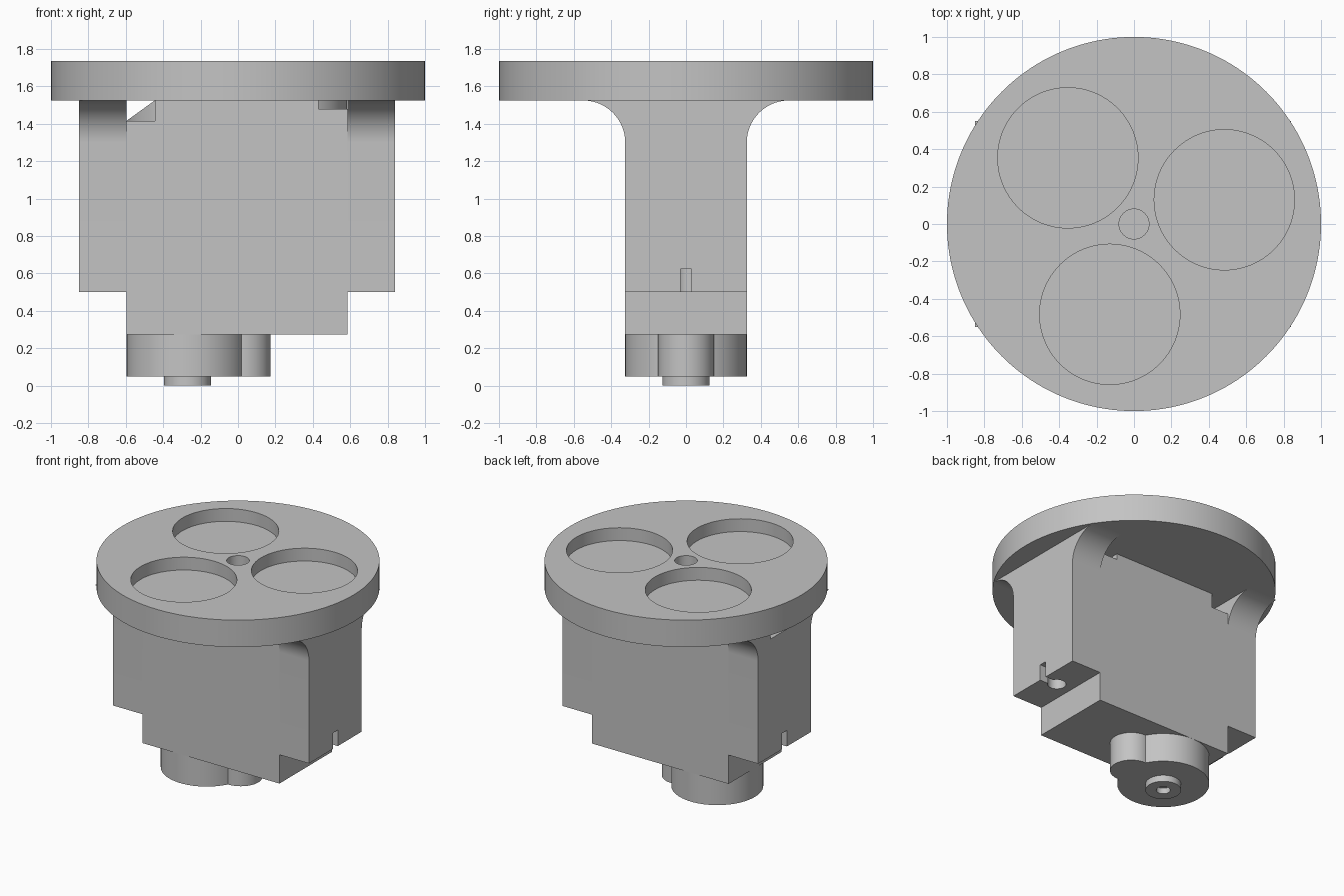
import bpy, bmesh, math
from mathutils import Vector

if "Cube" in bpy.data.objects:
    bpy.data.objects.remove(bpy.data.objects["Cube"], do_unlink=True)

grey = bpy.data.materials.new("plain grey")
grey.use_nodes = True
grey.diffuse_color = (0.55, 0.55, 0.55, 1)
grey.node_tree.nodes["Principled BSDF"].inputs["Base Color"].default_value = (0.55, 0.55, 0.55, 1)


def prism(name, points, axis, lo, hi):
    """Extrude a 2D outline along an axis from lo to hi."""
    place = {"x": lambda p: (lo, p[0], p[1]),
             "y": lambda p: (p[0], lo, p[1]),
             "z": lambda p: (p[0], p[1], lo)}[axis]
    step = Vector([(hi - lo) * (a == axis) for a in "xyz"])
    bm = bmesh.new()
    base = bm.faces.new([bm.verts.new(place(p)) for p in points])
    grown = bmesh.ops.extrude_face_region(bm, geom=[base])["geom"]
    bmesh.ops.translate(bm, vec=step,
                        verts=[v for v in grown if isinstance(v, bmesh.types.BMVert)])
    bmesh.ops.recalc_face_normals(bm, faces=bm.faces)
    mesh = bpy.data.meshes.new(name)
    bm.to_mesh(mesh)
    bm.free()
    mesh.materials.append(grey)
    obj = bpy.data.objects.new(name, mesh)
    bpy.context.collection.objects.link(obj)
    return obj


def arc(cx, cy, r, start, end, n):
    return [(cx + r * math.cos(math.radians(start + (end - start) * i / n)),
             cy + r * math.sin(math.radians(start + (end - start) * i / n)))
            for i in range(n + 1)]


def cylinder(name, x, y, r, lo, hi, n=96):
    return prism(name, arc(x, y, r, 0, 360, n)[:-1], "z", lo, hi)


def box(name, x0, x1, y0, y1, z0, z1):
    return prism(name, [(x0, y0), (x1, y0), (x1, y1), (x0, y1)], "z", z0, z1)


def activate(obj):
    bpy.ops.object.select_all(action="DESELECT")
    obj.select_set(True)
    bpy.context.view_layer.objects.active = obj


def cut(obj, *cutters):
    for cutter in cutters:
        cutter.hide_render = True
        activate(obj)
        mod = obj.modifiers.new("cut", "BOOLEAN")
        mod.operation = "DIFFERENCE"
        mod.solver = "EXACT"
        mod.object = cutter
        bpy.ops.object.modifier_apply(modifier=mod.name)
        bpy.data.objects.remove(cutter, do_unlink=True)


BASE, TOP = 1.525, 1.735   # underside and top of the round plate
HALF = 0.325               # half depth of the body
LEFT, RIGHT = -0.595, 0.585

# Round plate with three pockets and a centre hole
plate = cylinder("round_plate", 0, 0, 1, BASE, TOP, 160)
for angle in (15, 135, 255):
    a = math.radians(angle)
    cut(plate, cylinder("pocket_cutter", 0.5 * math.cos(a), 0.5 * math.sin(a),
                        0.375, TOP - 0.1, TOP + 0.1))
cut(plate, cylinder("centre_cutter", 0, 0, 0.08, BASE + 0.05, TOP + 0.1, 48))

# Motor body with stepped upper corners
prism("motor_body", [(LEFT, 0.275), (RIGHT, 0.275), (RIGHT, 1.48), (0.43, 1.48),
                     (0.43, BASE), (-0.445, BASE), (-0.445, 1.415), (LEFT, 1.415)],
      "y", -HALF, HALF)

# Rounded shoulders in the corner steps, one of them sloped
cylinder("right_shoulder", RIGHT - HALF, 0, HALF - 0.001, 1.48, BASE)
slope = cylinder("left_shoulder", LEFT + HALF, 0, HALF - 0.001, 1.415, BASE)
cut(slope, prism("slope_cutter", [(-0.7, 1.341), (-0.445, BASE), (-0.445, 1.6), (-0.7, 1.6)],
                 "y", -0.5, 0.5))

# Side legs flaring into the plate, with a screw hole and slot underneath
flare = 0.225
half_outline = [(HALF, 0.5)] + arc(HALF + flare, BASE - flare, flare, 180, 90, 20)
outline = half_outline + [(-y, z) for y, z in reversed(half_outline)]
for name, x0, x1, side in (("left_leg", RIGHT, 0.84, 1), ("right_leg", -0.85, LEFT, -1)):
    leg = prism(name, outline, "x", x0, x1)
    mid = (x0 + x1) / 2
    outer = mid + side * 0.2
    cut(leg, cylinder("screw_cutter", mid, 0, 0.065, 0.4, 0.625, 40),
        box("slot_cutter", min(mid, outer), max(mid, outer), -0.03, 0.03, 0.4, 0.6249))
    if side < 0:
        # Cable opening at the top of this leg
        cut(leg, box("cable_cutter", x0 - 0.1, x1 + 0.1, -0.17, 0.17, 1.415, BASE + 0.1))

# Gear housing and output shaft below the body
cylinder("large_gear_housing", LEFT + HALF, 0, HALF, 0.05, 0.275)
cylinder("small_gear_housing", 0.025, 0, 0.15, 0.05, 0.275, 64)
shaft = cylinder("output_shaft", LEFT + HALF, 0, 0.126, 0, 0.05, 64)
cut(shaft, cylinder("shaft_cutter", LEFT + HALF, 0, 0.05, -0.1, 0.045, 40))

# Smooth the round walls and keep the edges crisp
for obj in bpy.context.collection.objects:
    if obj.type == "MESH" and grey.name in obj.data.materials:
        activate(obj)
        bpy.ops.object.shade_smooth_by_angle(angle=math.radians(30))
